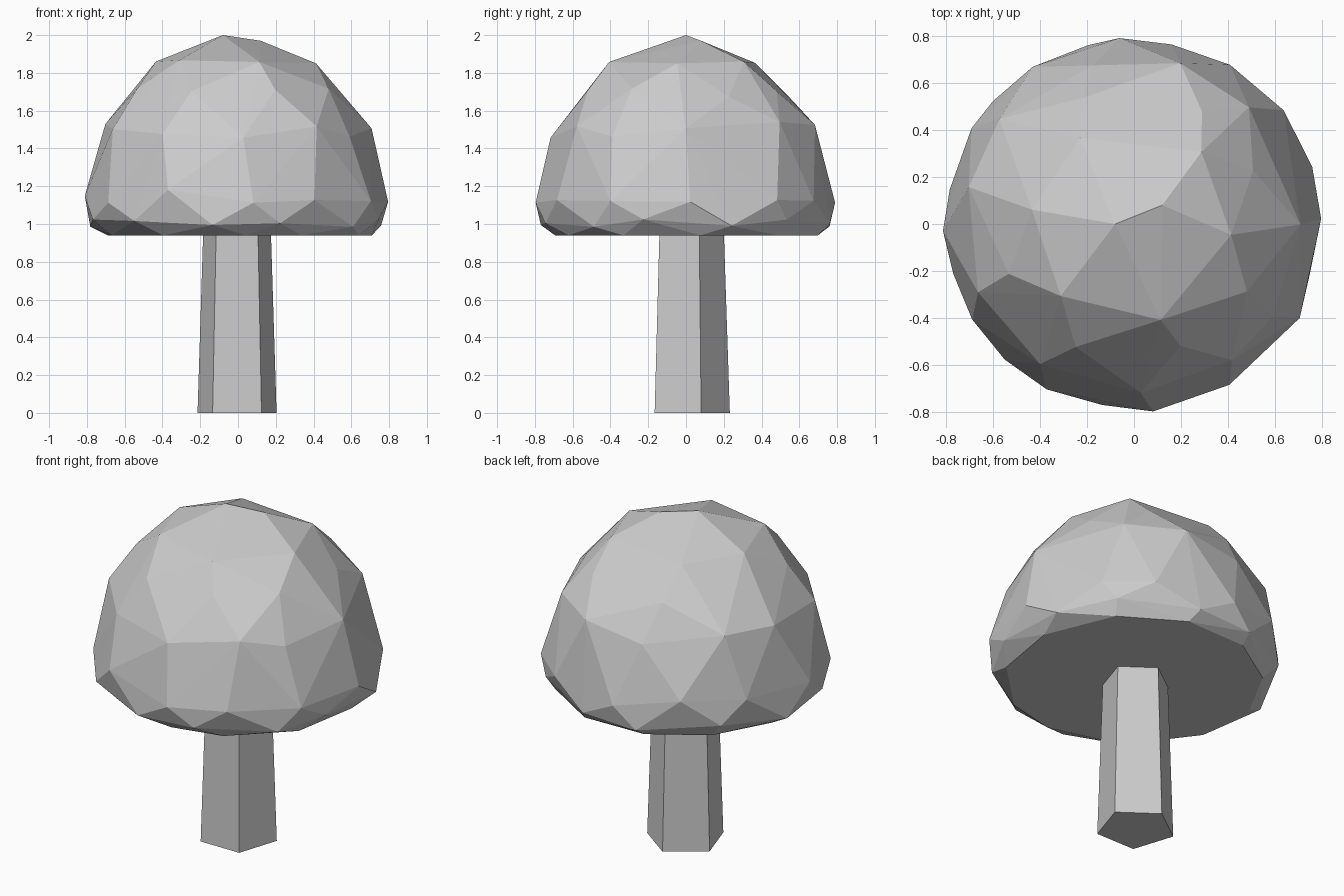
import bpy, bmesh, math, random
from mathutils import Vector

if "Cube" in bpy.data.objects:
    bpy.data.objects.remove(bpy.data.objects["Cube"], do_unlink=True)

random.seed(4)

# One plain grey for the whole model
grey = bpy.data.materials.new("light grey")
grey.use_nodes = True
colour = (0.6, 0.6, 0.6, 1)
grey.diffuse_color = colour
grey.node_tree.nodes["Principled BSDF"].inputs["Base Color"].default_value = colour


def make_object(name, bm):
    bmesh.ops.recalc_face_normals(bm, faces=bm.faces)
    mesh = bpy.data.meshes.new(name)
    bm.to_mesh(mesh)
    bm.free()
    mesh.materials.append(grey)
    obj = bpy.data.objects.new(name, mesh)
    bpy.context.collection.objects.link(obj)
    return obj


def ring(bm, z, radius, count, phase=0.0, centre=(0, 0), jitter=0.0, lift=0.0):
    """Ring of points with a little irregularity around the circle."""
    step = math.tau / count
    points = []
    for i in range(count):
        a = phase + step * (i + random.uniform(-jitter, jitter))
        r = radius * (1 + 0.1 * random.uniform(-jitter, jitter))
        points.append(bm.verts.new((centre[0] + r * math.cos(a),
                                    centre[1] + r * math.sin(a),
                                    z + random.uniform(-lift, lift))))
    return points


# Trunk: tapered five-sided post, flat side to the front
bm = bmesh.new()
axis = (-0.005, 0.012)
low = ring(bm, 0, 0.22, 5, math.pi / 2, axis)
high = ring(bm, 1.0, 0.187, 5, math.pi / 2, axis)
bm.faces.new(low)
bm.faces.new(high)
for i in range(5):
    j = (i + 1) % 5
    bm.faces.new((low[i], low[j], high[j], high[i]))
make_object("trunk", bm)

# Crown: faceted dome wrapped around irregular rings, flat underneath
bm = bmesh.new()
ring(bm, 0.94, 0.71, 11, 0.1, (0.01, 0.01), 0.15)
ring(bm, 1.01, 0.785, 12, 0.3, jitter=0.15, lift=0.025)
ring(bm, 1.15, 0.80, 12, 0.05, jitter=0.15, lift=0.04)
ring(bm, 1.5, 0.705, 11, 0.1, (-0.01, 0), 0.2, 0.05)
ring(bm, 1.7, 0.565, 8, 0.3, (-0.015, 0), 0.15, 0.03)
ring(bm, 1.86, 0.425, 6, -0.1, (-0.01, 0), 0.15, 0.01)
for tip in ((-0.08, 0, 2.0), (0.12, 0.08, 1.97)):
    bm.verts.new(Vector(tip))
hull = bmesh.ops.convex_hull(bm, input=bm.verts[:])
loose = [v for v in bm.verts if not v.link_faces]
bmesh.ops.delete(bm, geom=loose, context='VERTS')
bmesh.ops.dissolve_limit(bm, angle_limit=math.radians(1),
                         verts=bm.verts[:], edges=bm.edges[:])
make_object("crown", bm)
